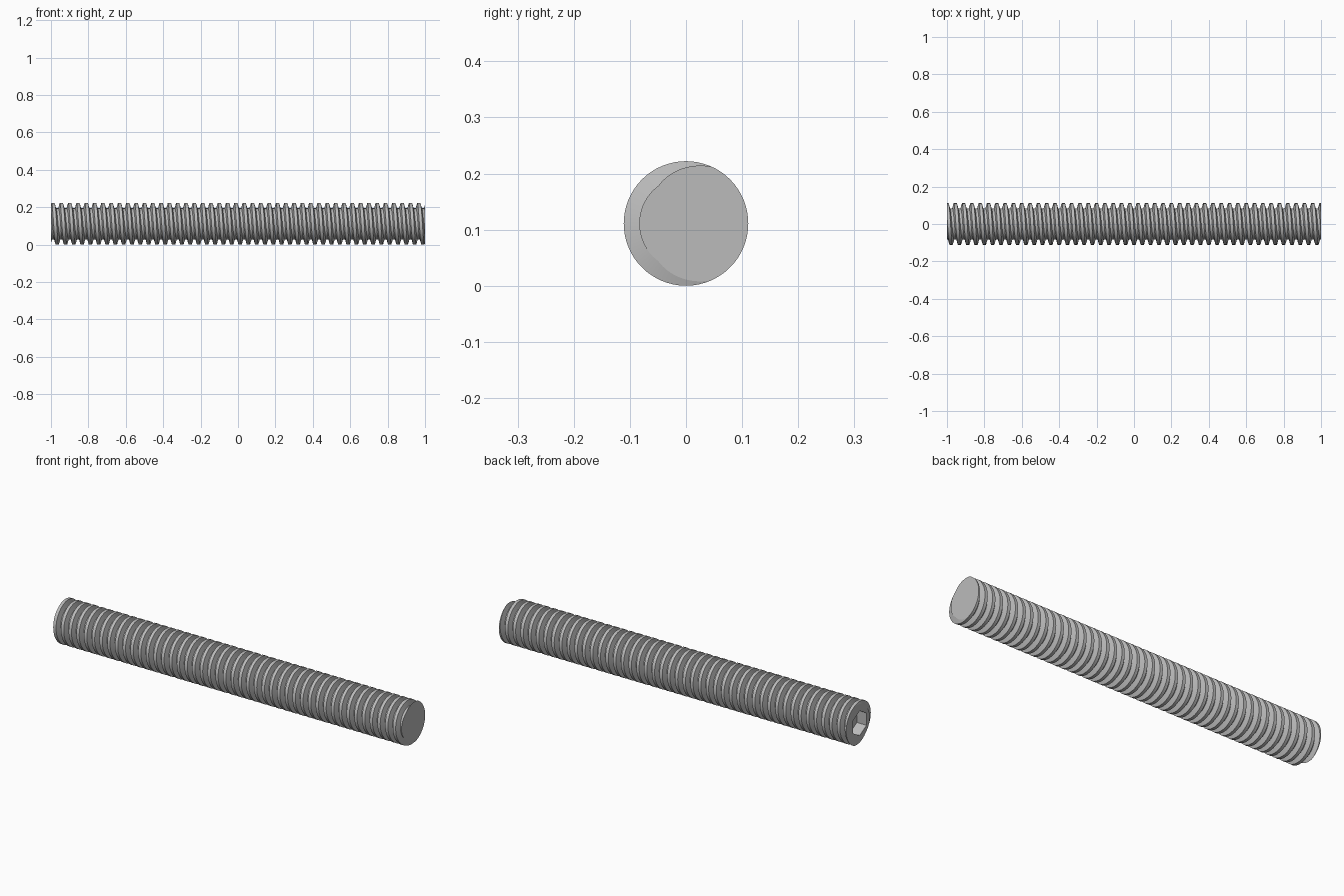
import bpy
import bmesh
from math import cos, sin, pi, radians

if "Cube" in bpy.data.objects:
    bpy.data.objects.remove(bpy.data.objects["Cube"], do_unlink=True)

# Rod dimensions
PITCH = 2 / 45
CREST_R, ROOT_R = 0.111, 0.0833
CREST_HALF = 0.183 * PITCH
FOOT_HALF = 0.351 * PITCH
SEGMENTS = 64
TURNS = 48
SOCKET_R, SOCKET_DEPTH = 0.064, 0.055
PROFILE = [(-FOOT_HALF, ROOT_R), (-CREST_HALF, CREST_R),
           (CREST_HALF, CREST_R), (FOOT_HALF, ROOT_R)]


def polar(bm, x, radius, angle):
    return bm.verts.new((x, radius * cos(angle), CREST_R + radius * sin(angle)))


def open_edges(bm, x):
    return [e for e in bm.edges if e.is_boundary
            and all(abs(v.co.x - x) < 1e-5 for v in e.verts)]


bm = bmesh.new()

# Right-handed helical sweep of the trapezoidal thread, longer than the rod
rows = []
for i in range(TURNS * SEGMENTS + 1):
    angle = 2 * pi * i / SEGMENTS
    centre = -1 + PITCH * (i / SEGMENTS - 2)
    rows.append([polar(bm, centre + dx, r, angle) for dx, r in PROFILE])
for i in range(len(rows) - 1):
    a, b = rows[i], rows[i + 1]
    for j in range(3):
        bm.faces.new((a[j], a[j + 1], b[j + 1], b[j]))
    # Root band joins this turn to the next one
    if i + 1 + SEGMENTS < len(rows):
        c, d = rows[i + SEGMENTS], rows[i + 1 + SEGMENTS]
        bm.faces.new((a[3], c[0], d[0], b[3]))

# Cut both ends square
for x in (-1, 1):
    bmesh.ops.bisect_plane(bm, geom=bm.verts[:] + bm.edges[:] + bm.faces[:],
                           dist=1e-6, plane_co=(x, 0, 0), plane_no=(x, 0, 0),
                           clear_outer=True)

# Plain end cap
bmesh.ops.triangle_fill(bm, edges=open_edges(bm, 1), use_beauty=True,
                        normal=(1, 0, 0))

# Hexagonal socket, with its mouth left as a hole in the other cap
mouth, floor = [[polar(bm, x, SOCKET_R, pi / 2 + k * pi / 3) for k in range(6)]
                for x in (-1, -1 + SOCKET_DEPTH)]
for k in range(6):
    n = (k + 1) % 6
    bm.faces.new((mouth[k], mouth[n], floor[n], floor[k]))
bm.faces.new(floor)
bmesh.ops.triangle_fill(bm, edges=open_edges(bm, -1), use_beauty=True,
                        normal=(-1, 0, 0))
bmesh.ops.recalc_face_normals(bm, faces=bm.faces[:])

mesh = bpy.data.meshes.new("threaded_rod")
bm.to_mesh(mesh)
bm.free()
rod = bpy.data.objects.new("threaded_rod", mesh)
bpy.context.collection.objects.link(rod)

# Steel grey
steel = bpy.data.materials.new("steel_grey")
steel.use_nodes = True
colour = (0.5, 0.5, 0.5, 1)
steel.diffuse_color = colour
steel.node_tree.nodes["Principled BSDF"].inputs["Base Color"].default_value = colour
mesh.materials.append(steel)

# Smooth around the rod, sharp at the thread edges
bpy.ops.object.select_all(action="DESELECT")
rod.select_set(True)
bpy.context.view_layer.objects.active = rod
bpy.ops.object.shade_smooth_by_angle(angle=radians(12))
